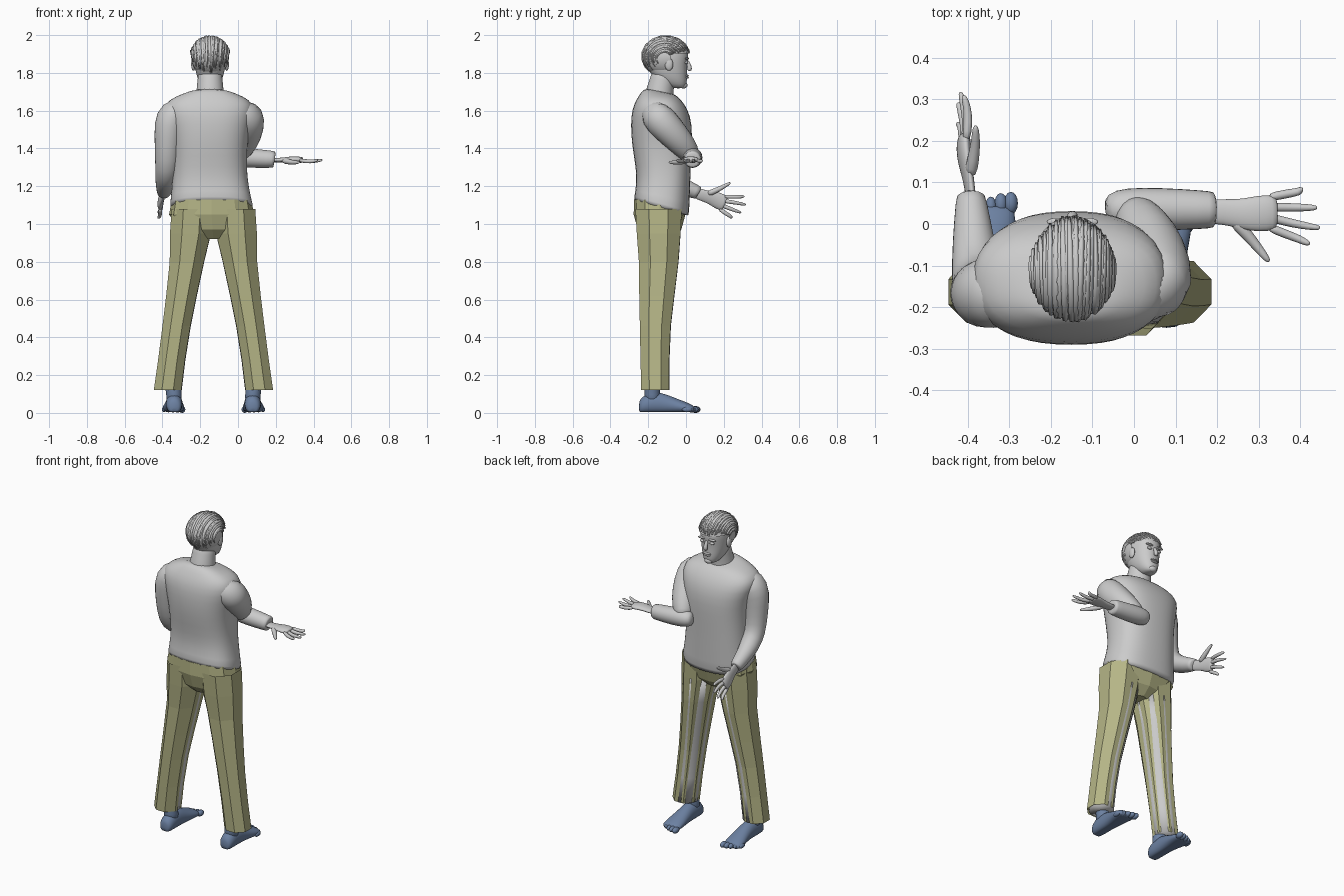
import bpy, bmesh, math, random
from math import sin, cos, pi, radians
from mathutils import Vector, Matrix

random.seed(4)
if "Cube" in bpy.data.objects:
    bpy.data.objects.remove(bpy.data.objects["Cube"])


def material(name, rgb):
    m = bpy.data.materials.new(name)
    m.use_nodes = True
    m.diffuse_color = (*rgb, 1)
    m.node_tree.nodes["Principled BSDF"].inputs["Base Color"].default_value = (*rgb, 1)
    return m


GREY = material("light grey", (0.6, 0.6, 0.6))
KHAKI = material("khaki", (0.46, 0.46, 0.24))
BLUE = material("slate blue", (0.15, 0.22, 0.36))
MID = -0.13    # centre line of the legs


def finish(bm, name, mat, smooth=True, subdiv=0):
    bmesh.ops.recalc_face_normals(bm, faces=bm.faces)
    me = bpy.data.meshes.new(name)
    bm.to_mesh(me)
    bm.free()
    me.materials.append(mat)
    for p in me.polygons:
        p.use_smooth = smooth
    ob = bpy.data.objects.new(name, me)
    bpy.context.collection.objects.link(ob)
    if subdiv:
        ob.modifiers.new("round", "SUBSURF").levels = subdiv
        ob.modifiers["round"].render_levels = subdiv
    return ob


def add_loft(bm, rings, caps=True):
    loops = [[bm.verts.new(p) for p in ring] for ring in rings]
    n = len(loops[0])
    for a, b in zip(loops, loops[1:]):
        for i in range(n):
            bm.faces.new((a[i], a[(i + 1) % n], b[(i + 1) % n], b[i]))
    if caps:
        bm.faces.new(loops[0])
        bm.faces.new(loops[-1])


def oval(cx, cy, z, rx, ry, sides, power=2.0, tilt=0.0, turn=0.0):
    """Horizontal superellipse ring, optionally sloping along y."""
    ring = []
    for i in range(sides):
        a = 2 * pi * i / sides + turn
        c, s = cos(a), sin(a)
        x = math.copysign(abs(c) ** (2 / power), c) * rx
        y = math.copysign(abs(s) ** (2 / power), s) * ry
        ring.append(Vector((cx + x, cy + y, z + tilt * y)))
    return ring


def add_tube(bm, path, sides=10, flat=1.0, side=Vector((1, 0, 0)), place=Matrix()):
    """Round tube through (x, y, z, radius) points."""
    pts = [Vector(p[:3]) for p in path]
    rings = []
    for i, p in enumerate(pts):
        d = (pts[min(i + 1, len(pts) - 1)] - pts[max(i - 1, 0)]).normalized()
        u = (side - d * side.dot(d)).normalized()
        v = d.cross(u)
        r = path[i][3]
        rings.append([place @ (p + u * r * cos(2 * pi * k / sides) + v * r * flat * sin(2 * pi * k / sides))
                      for k in range(sides)])
    add_loft(bm, rings)


def tube(name, path, mat, subdiv=1, **kw):
    bm = bmesh.new()
    add_tube(bm, path, **kw)
    return finish(bm, name, mat, True, subdiv)


def ball(name, loc, size, mat):
    bm = bmesh.new()
    bmesh.ops.create_uvsphere(bm, u_segments=16, v_segments=10, radius=1,
                              matrix=Matrix.Translation(loc) @ Matrix.Diagonal((*size, 1)))
    return finish(bm, name, mat)


# Shirt body: (x, y, z, half width, half depth, slope)
shirt = [(-.14, -.13, 1.08, .222, .146, -.3), (-.14, -.13, 1.09, .223, .147, -.29),
         (-.147, -.12, 1.2, .203, .142, -.12), (-.15, -.12, 1.3, .197, .146, 0),
         (-.15, -.128, 1.42, .2, .16, 0), (-.15, -.13, 1.53, .22, .164, 0),
         (-.155, -.138, 1.61, .245, .148, 0), (-.152, -.145, 1.66, .215, .118, 0),
         (-.15, -.145, 1.69, .14, .092, -.1), (-.15, -.138, 1.705, .085, .075, -.25)]
bm = bmesh.new()
add_loft(bm, [oval(*r[:5], 24, 2.5, r[5]) for r in shirt])
finish(bm, "shirt_body", GREY, True, 1)

# Sleeves: one arm hanging and bent forward, one folded across and out to the side
tube("hanging_sleeve", [(-.27, -.15, 1.6, .07), (-.32, -.16, 1.605, .085), (-.357, -.168, 1.565, .09),
     (-.368, -.168, 1.47, .078), (-.374, -.155, 1.34, .066), (-.378, -.125, 1.265, .062),
     (-.386, -.04, 1.205, .052), (-.392, .065, 1.165, .037), (-.392, .068, 1.163, .034)], GREY, sides=14)
tube("raised_upper_sleeve", [(-.03, -.15, 1.6, .07), (.02, -.165, 1.605, .085), (.055, -.16, 1.575, .093),
     (.058, -.1, 1.51, .085), (.035, -.03, 1.435, .075), (.005, .02, 1.375, .058), (-.01, .035, 1.355, .04)],
     GREY, sides=14)
tube("raised_lower_sleeve", [(-.07, .03, 1.36, .03), (-.045, .035, 1.358, .05), (.02, .036, 1.352, .054),
     (.11, .035, 1.346, .051), (.19, .034, 1.342, .046), (.195, .034, 1.341, .042)],
     GREY, sides=14, side=Vector((0, 1, 0)))


# Hands: local x along the fingers, local y toward the thumb
def hand(name, place):
    bm = bmesh.new()
    across = Vector((0, 1, 0))
    add_tube(bm, [(-.03, 0, 0, .032), (.03, 0, 0, .031), (.07, .005, -.004, .038), (.11, .003, -.006, .046),
                  (.145, 0, -.003, .044), (.155, 0, 0, .036)], 12, .38, across, place)
    for k, (reach, spread) in enumerate([(.235, .072), (.258, .034), (.25, -.014), (.215, -.058)]):
        y = .033 - k * .023
        add_tube(bm, [(.13, y, -.003, .012), (.175, y + (spread - y) * .45, .006, .0115),
                      (.21, y + (spread - y) * .75, .004, .0105), (reach - .006, spread, -.002, .008),
                      (reach, spread, -.004, .003)], 8, 1, across, place)
    add_tube(bm, [(.045, .015, 0, .018), (.08, .05, .008, .016), (.11, .085, .012, .012),
                  (.132, .112, .01, .009), (.138, .118, .01, .003)], 8, 1, Vector((0, 0, 1)), place)
    finish(bm, name, GREY, True, 1)


def frame(origin, along, thumb):
    x = Vector(along).normalized()
    y = Vector(thumb)
    y = (y - x * y.dot(x)).normalized()
    return Matrix.Translation(origin) @ Matrix((x, y, x.cross(y))).transposed().to_4x4()


hand("raised_hand", frame((.19, .03, 1.338), (1, -.02, -.01), (0, -1, 0)))
hand("lowered_hand", frame((-.392, .065, 1.16), (-.1, .9, -.34), (.15, .3, 1)))

# Trousers: flat eight-sided legs joined under a seat, bare legs inside
legs = [(.115, -.145, 1.08, .115, .133), (.122, -.145, .95, .117, .125), (.141, -.145, .8, .098, .113),
        (.17, -.155, .62, .087, .1), (.196, -.163, .46, .08, .088), (.222, -.165, .28, .077, .082),
        (.243, -.163, .12, .079, .08)]
for sgn, word in ((-1, "right"), (1, "left")):
    bm = bmesh.new()
    add_loft(bm, [oval(MID + sgn * r[0], *r[1:], 8, turn=pi / 8) for r in legs], caps=False)
    ob = finish(bm, word + "_trouser_leg", KHAKI, False)
    bm = bmesh.new()
    add_loft(bm, [oval(MID + sgn * (r[0] - .005), r[1] + .004, r[2], r[3] * .89, r[4] * .9, 16)
                  for r in legs[1:]])
    finish(bm, word + "_bare_leg", GREY)
bm = bmesh.new()
add_loft(bm, [oval(-.14, -.14, 1.13, .21, .135, 12, 2.5), oval(-.14, -.14, 1.05, .225, .137, 12, 2.5),
              oval(-.135, -.14, .97, .17, .115, 12, 2.3), oval(MID, -.14, .92, .06, .07, 12)])
finish(bm, "trouser_seat", KHAKI, False)

# Feet: lofted heel to ball, with an ankle and five toes: (y, half width, height, shift)
sole = [(-.25, .025, .06, 0), (-.235, .042, .085, 0), (-.19, .046, .11, 0), (-.13, .045, .11, 0),
        (-.07, .05, .085, 0), (-.01, .06, .062, .004), (.03, .058, .045, .004), (.045, .045, .035, .004)]
for sgn, word in ((-1, "right"), (1, "left")):
    cx = MID + sgn * .208
    bm = bmesh.new()
    rings = []
    for y, w, h, shift in sole:
        ring = []
        for k in range(14):
            a = 2 * pi * k / 14
            ring.append(Vector((cx + sgn * shift + w * cos(a), y, max(.004, h * (.45 + .55 * sin(a))))))
        rings.append(ring)
    add_loft(bm, rings)
    finish(bm, word + "_foot", BLUE, True, 1)
    tube(word + "_ankle", [(cx, -.175, .05, .045), (cx, -.18, .1, .042), (cx + sgn * .008, -.175, .15, .044),
         (cx + sgn * .012, -.17, .2, .046)], BLUE, sides=12)
    for k in range(5):
        ball(f"{word}_toe_{k + 1}", (cx + sgn * (-.042 + k * .024), .05 - k * k * .0028, .018),
             (.017 - k * .0013, .027, .018 - k * .001), BLUE)

# Neck and head: (z, back, front, half width)
HX = -.148
tube("neck", [(HX, -.145, 1.64, .085), (HX, -.14, 1.7, .074), (HX, -.125, 1.76, .067), (HX, -.11, 1.83, .065)],
     GREY, sides=16)
skull = [(1.718, -.07, -.01, .022), (1.728, -.1, .0, .042), (1.755, -.15, .006, .06), (1.79, -.185, .006, .073),
         (1.835, -.205, .006, .082), (1.87, -.215, .012, .085), (1.91, -.215, .016, .086),
         (1.95, -.195, -.005, .075), (1.98, -.15, -.05, .045)]
bm = bmesh.new()
add_loft(bm, [oval(HX, (b + f) / 2, z, w, (f - b) / 2, 20, 2.2) for z, b, f, w in skull])
finish(bm, "head", GREY, True, 1)
tube("nose", [(HX, .004, 1.868, .009), (HX, .014, 1.845, .011), (HX, .022, 1.823, .015), (HX, .012, 1.811, .013)],
     GREY, sides=8)
for z, w in ((1.785, .026), (1.775, .023)):
    ball("lip", (HX, .004, z), (w, .011, .006), GREY)
ball("chin", (HX, -.012, 1.735), (.026, .02, .018), GREY)
for sgn in (-1, 1):
    ball("ear", (HX + sgn * .088, -.09, 1.845), (.012, .022, .034), GREY)
    ball("eye", (HX + sgn * .034, .002, 1.855), (.015, .009, .008), GREY)
    ball("brow", (HX + sgn * .036, .005, 1.876), (.026, .01, .006), GREY)

# Hair: trimmed cap with locks swept from the forehead over to the nape
CENTRE, SIZE = Vector((HX, -.105, 1.885)), Vector((.1, .126, .107))
bm = bmesh.new()
bmesh.ops.create_uvsphere(bm, u_segments=32, v_segments=20, radius=1,
                          matrix=Matrix.Translation(CENTRE) @ Matrix.Diagonal((*SIZE, 1)))
face = [f for f in bm.faces if f.calc_center_median().z < 1.79
        or (f.calc_center_median().y > -.075 and f.calc_center_median().z < 1.9)]
bmesh.ops.delete(bm, geom=face, context="FACES")
finish(bm, "hair_cap", GREY)
bm = bmesh.new()
for k in range(54):
    lat = radians(-80 + 160 * k / 53)
    start = radians(8 + random.uniform(0, 14) + 12 * abs(sin(lat)))
    end = radians(205 + random.uniform(-10, 18) + 10 * cos(lat))
    drift = random.uniform(-.1, .1)
    path = []
    for i in range(11):
        t = i / 10
        a, b = start + (end - start) * t, lat * (1 - .15 * t) + drift * t
        d = Vector((sin(b), cos(b) * cos(a), cos(b) * sin(a)))
        p = CENTRE + Vector([d[j] * SIZE[j] for j in range(3)]) * (1.0 + .025 * sin(k * 2.1))
        path.append((*p, .0085 * sin(pi * (.1 + .85 * t)) + .001))
    add_tube(bm, path, 5, .7)
finish(bm, "hair_locks", GREY)
